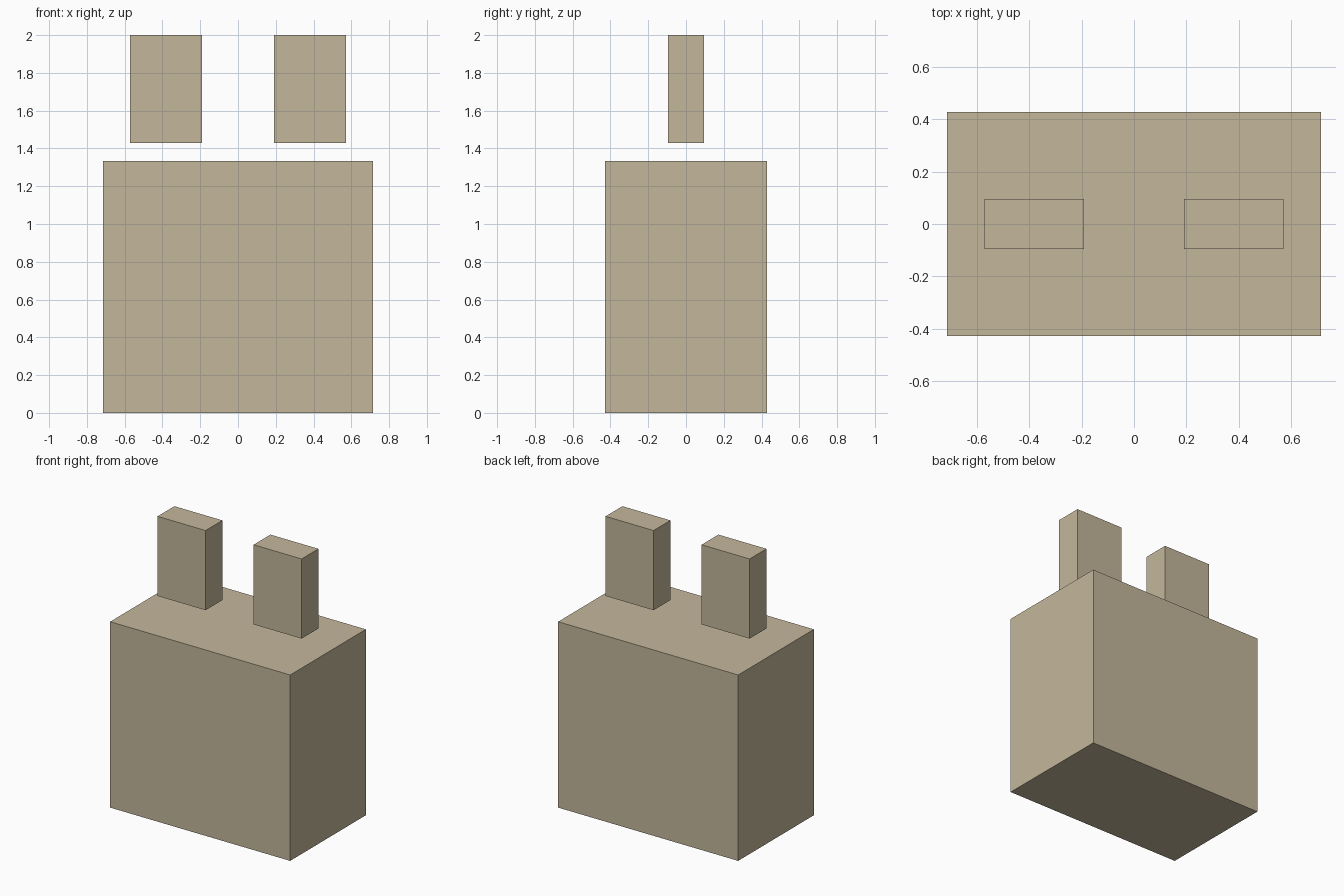
import bpy
import bmesh
from mathutils import Vector

if "Cube" in bpy.data.objects:
    bpy.data.objects.remove(bpy.data.objects["Cube"])

U = 2 / 21  # one grid step of the model

tan = bpy.data.materials.new("tan")
tan.diffuse_color = (0.55, 0.47, 0.33, 1)
tan.use_nodes = True
tan.node_tree.nodes["Principled BSDF"].inputs["Base Color"].default_value = tan.diffuse_color


def box(name, low, high):
    """Axis-aligned box between two corners given in grid steps."""
    low, high = Vector(low) * U, Vector(high) * U
    bm = bmesh.new()
    bmesh.ops.create_cube(bm, size=1)
    bmesh.ops.scale(bm, vec=high - low, verts=bm.verts)
    mesh = bpy.data.meshes.new(name)
    bm.to_mesh(mesh)
    bm.free()
    mesh.materials.append(tan)
    obj = bpy.data.objects.new(name, mesh)
    obj.location = (low + high) / 2
    bpy.context.collection.objects.link(obj)
    return obj


# Main block
box("body", (-7.5, -4.5, 0), (7.5, 4.5, 14))

# Two upright slabs floating one step above the block
for side, x in (("left", -4), ("right", 4)):
    box(f"{side}_upper_slab", (x - 2, -1, 15), (x + 2, 1, 21))
